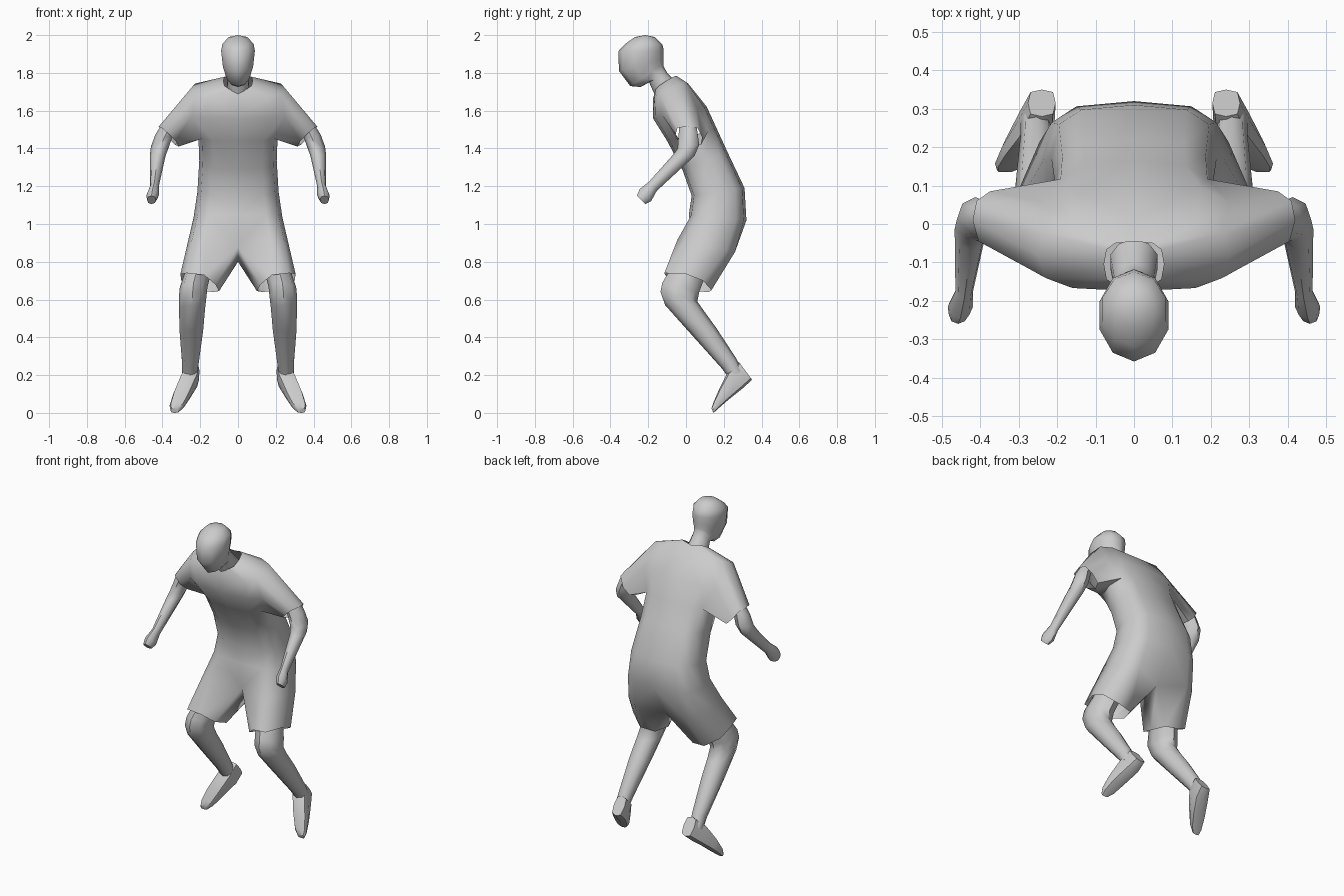
import bpy, bmesh, math


def spow(v, e):
    return math.copysign(abs(v) ** e, v) if abs(v) > 1e-6 else 0.0


def section(f, b, w, cx=0.0, n=12, half=False, e=1.0, lift=0.0):
    """Tilted oval through front point f and back point b (y, z), half width w."""
    pts = []
    for i in range(n // 2 + 1 if half else n):
        t = 2 * math.pi * i / n
        c, s = spow(math.cos(t), e), spow(math.sin(t), e)
        pts.append((cx + w * s,
                    (f[0] + b[0]) / 2 + (f[0] - b[0]) / 2 * c,
                    (f[1] + b[1]) / 2 + (f[1] - b[1]) / 2 * c + lift * abs(s)))
    return pts


def add_ring(bm, pts):
    return [bm.verts.new(p) for p in pts]


def bridge(bm, a, b, closed=True, skip=()):
    n = len(a)
    for i in range(n if closed else n - 1):
        if i not in skip:
            j = (i + 1) % n
            bm.faces.new((a[i], a[j], b[j], b[i]))


def finish(bm, name, angle=50):
    bmesh.ops.remove_doubles(bm, verts=bm.verts, dist=0.0005)
    bmesh.ops.delete(bm, geom=[v for v in bm.verts if not v.link_faces], context='VERTS')
    bmesh.ops.recalc_face_normals(bm, faces=bm.faces)
    me = bpy.data.meshes.new(name)
    bm.to_mesh(me)
    bm.free()
    ob = bpy.data.objects.new(name, me)
    bpy.context.collection.objects.link(ob)
    mir = ob.modifiers.new("Mirror", 'MIRROR')
    mir.use_clip = True
    bpy.ops.object.select_all(action='DESELECT')
    ob.select_set(True)
    bpy.context.view_layer.objects.active = ob
    bpy.ops.object.shade_smooth_by_angle(angle=math.radians(angle))
    return ob


def loft(name, rows, n=8, e=1.0, angle=50):
    """Closed, capped limb from rows of (front, back, half width, centre x)."""
    bm = bmesh.new()
    rings = [add_ring(bm, section(f, b, w, cx, n, e=e)) for f, b, w, cx in rows]
    for a, b in zip(rings, rings[1:]):
        bridge(bm, a, b)
    bm.faces.new(rings[0])
    bm.faces.new(rings[-1])
    return finish(bm, name, angle)


# Shirt and shorts: half torso, with an armhole and a leg opening
bm = bmesh.new()
rows = [((-0.06, 0.92), (0.275, 0.85), 0.27, 0),
        ((0.015, 1.05), (0.32, 1.02), 0.235, 0),
        ((0.03, 1.15), (0.31, 1.19), 0.215, 0),
        ((-0.02, 1.29), (0.22, 1.38), 0.205, 0),
        ((-0.10, 1.44), (0.165, 1.50), 0.21, 0),
        ((-0.175, 1.56), (0.11, 1.62), 0.27, 0),
        ((-0.175, 1.66), (0.01, 1.745), 0.25, 0.015),
        ((-0.165, 1.70), (-0.045, 1.775), 0.078, 0.02)]
R = [add_ring(bm, section(f, b, w, half=True, e=0.65, lift=l)) for f, b, w, l in rows]
R[0][0].co = (0, 0.04, 0.88)
R[0][6].co = (0, 0.20, 0.82)
for k in range(7):
    bridge(bm, R[k], R[k + 1], False, (2, 3) if k in (4, 5) else ())
# sleeve
hole = [R[4][2], R[4][3], R[4][4], R[5][4], R[6][4], R[6][3], R[6][2], R[5][2]]
cuff = add_ring(bm, [(0.33, -0.03, 1.44), (0.315, 0.035, 1.41), (0.335, 0.08, 1.42),
                     (0.375, 0.085, 1.46), (0.41, 0.06, 1.51), (0.42, 0.01, 1.515),
                     (0.405, -0.045, 1.51), (0.365, -0.055, 1.475)])
bridge(bm, hole, cuff)
# shorts leg
crotch = bm.verts.new((0, 0.12, 0.80))
hem = add_ring(bm, [(0.12, -0.06, 0.68), (0.18, -0.11, 0.73), (0.27, -0.115, 0.74),
                    (0.305, 0.0, 0.735), (0.30, 0.09, 0.70), (0.22, 0.135, 0.65),
                    (0.13, 0.12, 0.64), (0.10, 0.03, 0.645)])
bridge(bm, R[0] + [crotch], hem)
finish(bm, "shirt_and_shorts", 60)

# Head and neck
bm = bmesh.new()
rows = [((-0.155, 1.66), (-0.04, 1.74), 0.065),
        ((-0.195, 1.75), (-0.10, 1.80), 0.055),
        ((-0.24, 1.725), (-0.118, 1.835), 0.058),
        ((-0.295, 1.73), (-0.118, 1.85), 0.064),
        ((-0.355, 1.81), (-0.118, 1.875), 0.084),
        ((-0.358, 1.915), (-0.118, 1.92), 0.094),
        ((-0.32, 1.955), (-0.125, 1.95), 0.087),
        ((-0.27, 1.99), (-0.165, 1.99), 0.052),
        ((-0.215, 2.0), (-0.215, 2.0), 0.0)]
R = [add_ring(bm, section(f, b, w, half=True, n=10)) for f, b, w in rows]
for a, b in zip(R, R[1:]):
    bridge(bm, a, b, False)
finish(bm, "head", 60)

# Arms with fists
loft("arm", [((-0.035, 1.53), (0.05, 1.55), 0.04, 0.355),
             ((-0.04, 1.46), (0.06, 1.49), 0.047, 0.39),
             ((-0.045, 1.40), (0.07, 1.42), 0.048, 0.413),
             ((-0.07, 1.365), (0.045, 1.36), 0.042, 0.425),
             ((-0.195, 1.225), (-0.155, 1.175), 0.023, 0.442),
             ((-0.245, 1.185), (-0.185, 1.12), 0.033, 0.452),
             ((-0.26, 1.15), (-0.215, 1.105), 0.024, 0.458)])

# Bare legs
loft("leg", [((-0.07, 0.78), (0.10, 0.72), 0.07, 0.21),
             ((-0.125, 0.69), (0.07, 0.64), 0.073, 0.235),
             ((-0.135, 0.64), (0.06, 0.59), 0.073, 0.24),
             ((-0.11, 0.57), (0.095, 0.54), 0.069, 0.243),
             ((0.015, 0.43), (0.16, 0.45), 0.063, 0.247),
             ((0.19, 0.235), (0.265, 0.29), 0.044, 0.252),
             ((0.23, 0.18), (0.30, 0.22), 0.04, 0.256)])

# Shoes, toes down and turned outwards
loft("shoe", [((0.28, 0.27), (0.35, 0.175), 0.036, 0.24),
              ((0.22, 0.215), (0.30, 0.13), 0.05, 0.257),
              ((0.175, 0.125), (0.225, 0.07), 0.049, 0.295),
              ((0.145, 0.055), (0.17, 0.022), 0.04, 0.322),
              ((0.135, 0.025), (0.145, 0.0), 0.022, 0.335)], e=0.6, angle=40)
